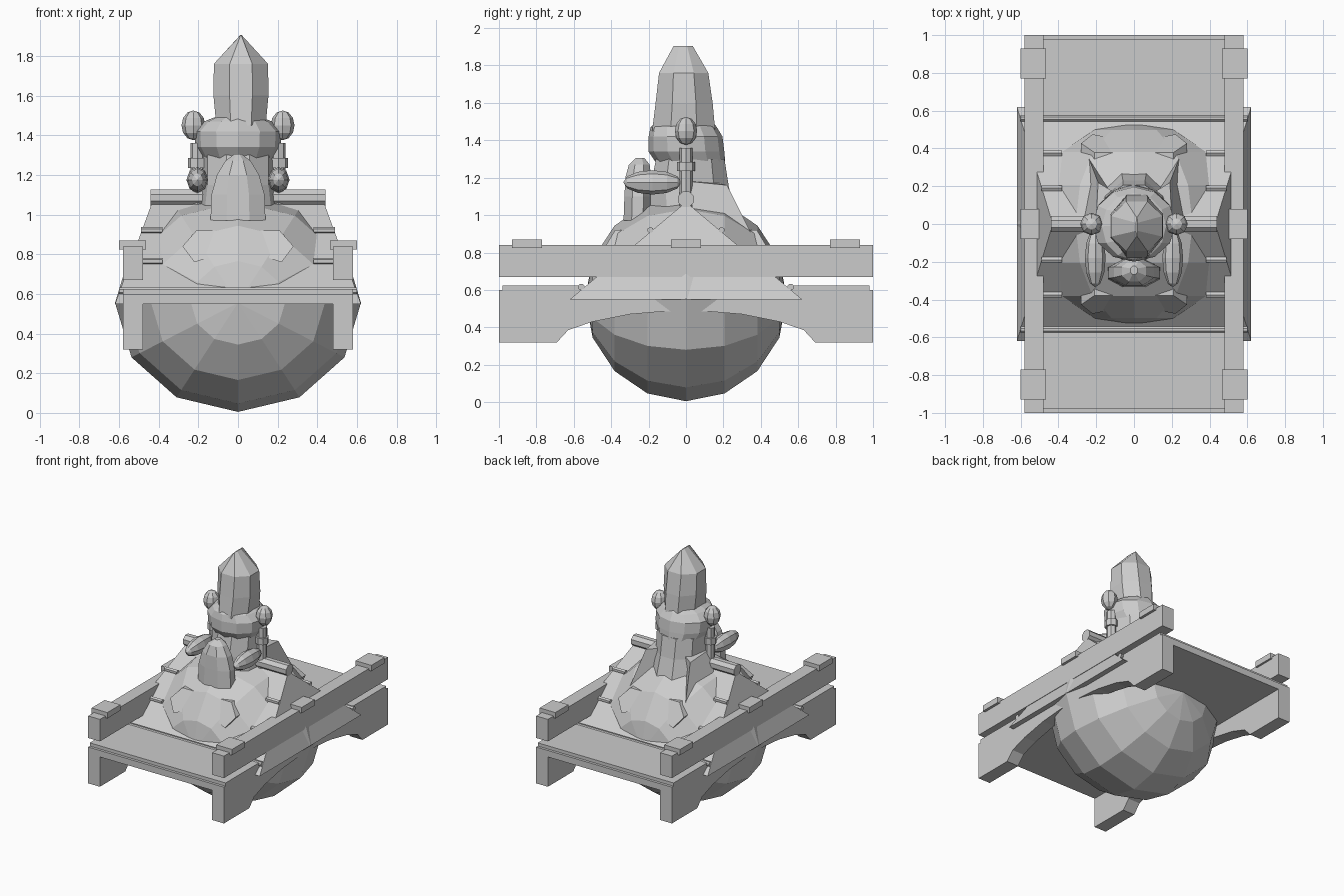
import bpy, bmesh, math
from mathutils import Vector, Matrix

if "Cube" in bpy.data.objects:
    bpy.data.objects.remove(bpy.data.objects["Cube"])

grey = bpy.data.materials.new("stone_grey")
grey.diffuse_color = (0.6, 0.6, 0.6, 1)
grey.use_nodes = True
grey.node_tree.nodes["Principled BSDF"].inputs["Base Color"].default_value = grey.diffuse_color


def finish(name, bm):
    bmesh.ops.recalc_face_normals(bm, faces=bm.faces)
    me = bpy.data.meshes.new(name)
    bm.to_mesh(me)
    bm.free()
    me.materials.append(grey)
    ob = bpy.data.objects.new(name, me)
    bpy.context.collection.objects.link(ob)
    return ob


def box(name, x0, x1, y0, y1, z0, z1):
    bm = bmesh.new()
    bmesh.ops.create_cube(bm, size=1)
    for v in bm.verts:
        v.co = Vector(((x0 + x1) / 2 + v.co.x * (x1 - x0),
                       (y0 + y1) / 2 + v.co.y * (y1 - y0),
                       (z0 + z1) / 2 + v.co.z * (z1 - z0)))
    return finish(name, bm)


def bridge(name, rings):
    """Closed skin through rings that have equal point counts."""
    bm = bmesh.new()
    vs = [[bm.verts.new(p) for p in r] for r in rings]
    n = len(vs[0])
    for a, b in zip(vs, vs[1:]):
        for i in range(n):
            j = (i + 1) % n
            bm.faces.new((a[i], a[j], b[j], b[i]))
    bm.faces.new(vs[0])
    bm.faces.new(vs[-1])
    return finish(name, bm)


def loft(name, sections, n=10, cx=0.0, turn=0.0):
    """Sections: (z, half width, y front, y back)."""
    rings = []
    for z, w, y0, y1 in sections:
        rings.append([(cx + w * math.cos(turn + math.tau * i / n),
                       (y0 + y1) / 2 + (y1 - y0) / 2 * math.sin(turn + math.tau * i / n), z)
                      for i in range(n)])
    return bridge(name, rings)


def ball(name, centre, radii, seg, rings, turn=None):
    bm = bmesh.new()
    bmesh.ops.create_uvsphere(bm, u_segments=seg, v_segments=rings, radius=1)
    if turn:
        bmesh.ops.rotate(bm, verts=bm.verts, matrix=Matrix.Rotation(math.pi / 2, 3, turn))
    bmesh.ops.scale(bm, verts=bm.verts, vec=radii)
    bmesh.ops.translate(bm, verts=bm.verts, vec=centre)
    return finish(name, bm)


def rod(name, x0, x1, y, z, r, n=8):
    t = math.pi / n
    return bridge(name, [[(x, y + r * math.cos(t + math.tau * i / n),
                           z + r * math.sin(t + math.tau * i / n)) for i in range(n)]
                         for x in (x0, x1)])


# Round hull that passes through the frame
ball("hull", (0, 0, 0.555), (0.62, 0.54, 0.55), 12, 8, 'X')

# Sloping cover over the hull, rising to the cross beam
bm = bmesh.new()
base = [bm.verts.new((x, y, 0.55)) for x, y in ((-.62, -.62), (.62, -.62), (.62, .62), (-.62, .62))]
left, right = bm.verts.new((-.43, 0, 1.07)), bm.verts.new((.43, 0, 1.07))
for f in ((base[0], base[1], right, left), (base[2], base[3], left, right),
          (base[1], base[2], right), (base[3], base[0], left), base):
    bm.faces.new(f)
finish("cover", bm)
rod("cross_beam", -.44, .44, 0, 1.085, .045)

# Deck with raised lip
box("deck", -.58, .58, -1, 1, .55, .60)
for s in (-1, 1):
    ya, yb = sorted((s * .55, s * .98))
    box("deck_top", -.58, .58, ya, yb, .60, .625)
    rod("deck_rod", -.60, .60, s * .56, .615, .018)

# Side boards with arched lower edge, upper rails and caps
half = [(-1, .32), (-.69, .32), (-.63, .385), (-.5, .43), (-.3, .47), (-.12, .485)]
outline = half + [(-y, z) for y, z in reversed(half)] + [(1, .57), (-1, .57)]
for s in (-1, 1):
    bridge("side_board", [[(s * x, y, z) for y, z in outline] for x in (.48, .58)])
    xa, xb = sorted((s * .48, s * .58))
    box("rail", xa, xb, -1, 1, .67, .84)
    xa, xb = sorted((s * .465, s * .60))
    for y in (-.85, 0, .85):
        box("rail_cap", xa, xb, y - .08, y + .08, .825, .87)
    # pegs tying the cover to the rails
    for y, z in ((.19, .92), (.375, .765)):
        for t in (-1, 1):
            rod("peg", s * .38, s * .49, t * y, z, .017, 6)

# Pointed bands on the front and back of the hull
band = [(-.28, .84), (-.21, .92), (.21, .92), (.28, .84), (.22, .76), (0, .83), (-.22, .76)]
for s in (-1, 1):
    bridge("band", [[(x, s * (.475 - (z - .76) * .6 - d), z) for x, z in band] for d in (0, .1)])

# Torso, head and pointed hat
loft("torso", [(.93, .22, -.2, .32), (1.0, .21, -.2, .28), (1.15, .19, -.2, .24),
               (1.3, .19, -.17, .215)], 10)
loft("head", [(1.28, .18, -.16, .21), (1.34, .215, -.2, .205), (1.42, .22, -.2, .195),
              (1.47, .17, -.19, .165), (1.49, .12, -.17, .15)], 12)
loft("hat", [(1.45, .135, -.195, .17), (1.6, .15, -.175, .155), (1.76, .148, -.155, .13),
             (1.905, .004, -.07, .04)], 8, .015, math.pi / 8)

# Flared tails behind the torso
for s in (-1, 1):
    bridge("back_tail", [[(s * .24, .35, .90), (s * .30, .04, .95), (s * .06, .12, .95)],
                         [(s * .19, .22, 1.16), (s * .20, .02, 1.18), (s * .06, .14, 1.18)]])

# Chest block in front
loft("chest_block", [(.97, .15, -.34, -.18), (1.1, .145, -.335, -.18), (1.2, .115, -.33, -.18),
                     (1.27, .07, -.31, -.19), (1.305, .02, -.27, -.22)], 8, 0, math.pi / 8)

# Side posts, collars, arms and ear balls
for s in (-1, 1):
    loft("side_post", [(1.05, .035, -.035, .035), (1.36, .035, -.035, .035)], 8, s * .205)
    loft("post_collar", [(1.235, .048, -.048, .048), (1.285, .048, -.048, .048)], 8, s * .205)
    ball("arm", (s * .205, -.18, 1.175), (.055, .155, .065), 8, 6, 'X')
    ball("ear_ball", (s * .225, 0, 1.45), (.06, .06, .075), 8, 6)
